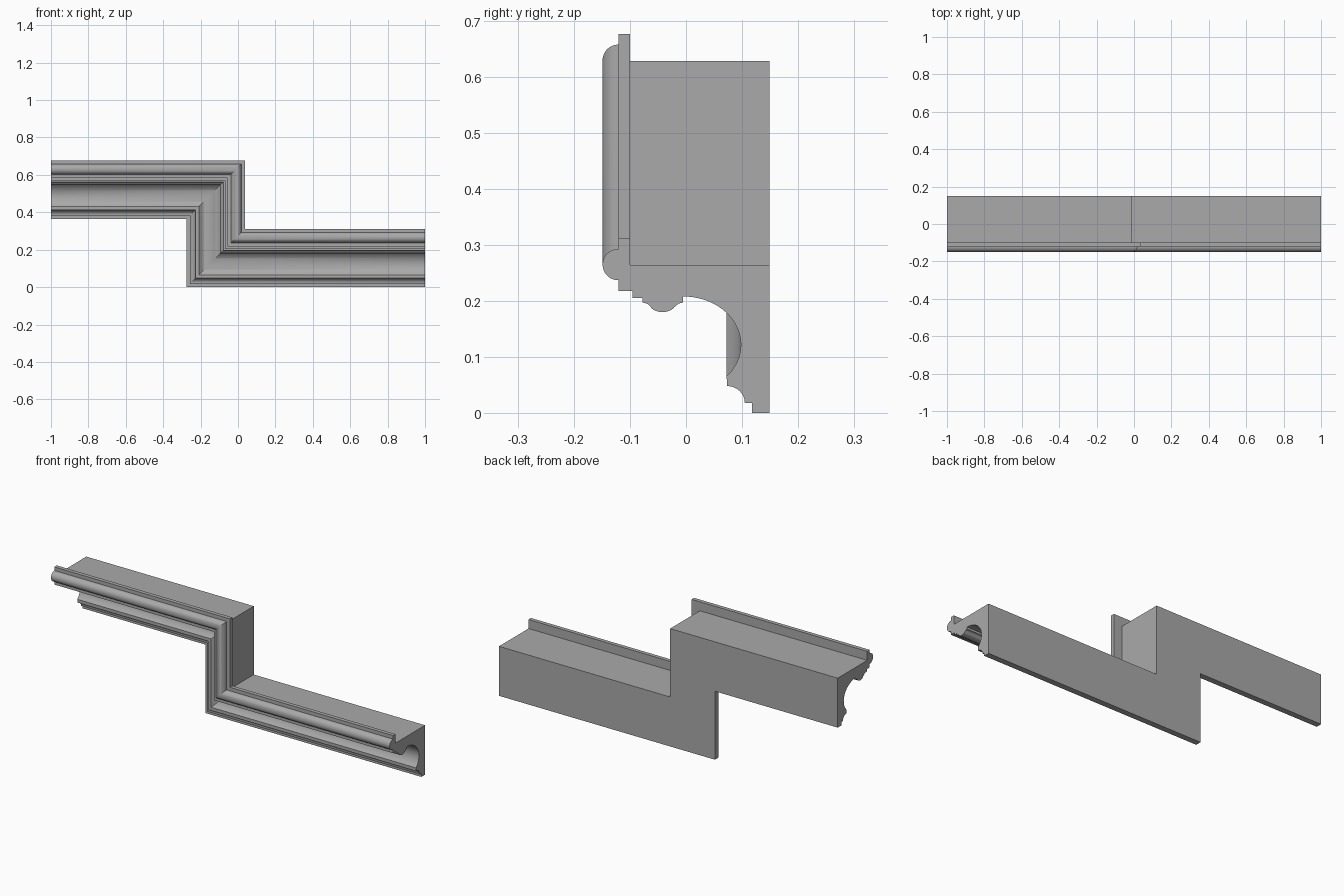
import bpy, bmesh
from math import sin, cos, radians

cube = bpy.data.objects.get("Cube")
if cube:
    bpy.data.objects.remove(cube, do_unlink=True)

STEP_RISE = 0.365    # height between the two horizontal runs
STEP_X = -0.275      # outer edge of the upright run


def arc(cy, cz, ry, rz, start, end, n):
    """Points (depth, height) along an elliptical arc, angles in degrees."""
    angles = [radians(start + (end - start) * i / n) for i in range(n + 1)]
    return [(cy + ry * cos(a), cz + rz * sin(a)) for a in angles]


# Moulding cross-section, from the bottom of the wall face round to the top
profile = [(0.149, 0), (0.118, 0), (0.118, 0.018)]
profile += arc(0.073, 0.018, 0.032, 0.03, 0, 90, 10)          # lower small cove
profile += arc(-0.005, 0.122, 0.103, 0.086, -41, 90, 28)      # large cove
profile += arc(-0.005, 0.181, 0.017, 0.016, 90, 150, 5)       # bead, back flank
profile += arc(-0.042, 0.195, 0.023, 0.015, -20, -160, 12)    # bead nose
profile += arc(-0.078, 0.181, 0.017, 0.016, 30, 90, 5)        # bead, front flank
profile += [(-0.078, 0.205), (-0.096, 0.205), (-0.096, 0.218),
            (-0.121, 0.218)]                                  # stepped fillets
profile += arc(-0.121, 0.265, 0.028, 0.028, 270, 90, 24)      # half-round nose
profile += [(-0.121, 0.312), (-0.1, 0.312), (-0.1, 0.264), (0.149, 0.264)]


def stations(h):
    """Mitred stepped path (x, z) followed by a profile point of height h."""
    return [(-1, STEP_RISE + h), (STEP_X + h, STEP_RISE + h),
            (STEP_X + h, h), (1, h)]


# Sweep the cross-section along the stepped path
bm = bmesh.new()
rails = [[bm.verts.new((x, y, z)) for x, z in stations(h)] for y, h in profile]
for a, b in zip(rails, rails[1:] + rails[:1]):
    for i in range(3):
        bm.faces.new((a[i], a[i + 1], b[i + 1], b[i]))

# Flat cut ends
for end in (0, -1):
    bm.faces.new([rail[end] for rail in rails])
bmesh.ops.recalc_face_normals(bm, faces=bm.faces)
mesh = bpy.data.meshes.new("stepped_moulding")
bm.to_mesh(mesh)
bm.free()

moulding = bpy.data.objects.new("stepped_moulding", mesh)
bpy.context.collection.objects.link(moulding)

# Plain grey finish
grey = bpy.data.materials.new("plain_grey")
grey.use_nodes = True
colour = (0.4, 0.4, 0.4, 1)
grey.diffuse_color = colour
grey.node_tree.nodes["Principled BSDF"].inputs["Base Color"].default_value = colour
mesh.materials.append(grey)

bpy.ops.object.select_all(action="DESELECT")
moulding.select_set(True)
bpy.context.view_layer.objects.active = moulding
bpy.ops.object.shade_smooth_by_angle(angle=radians(30))
